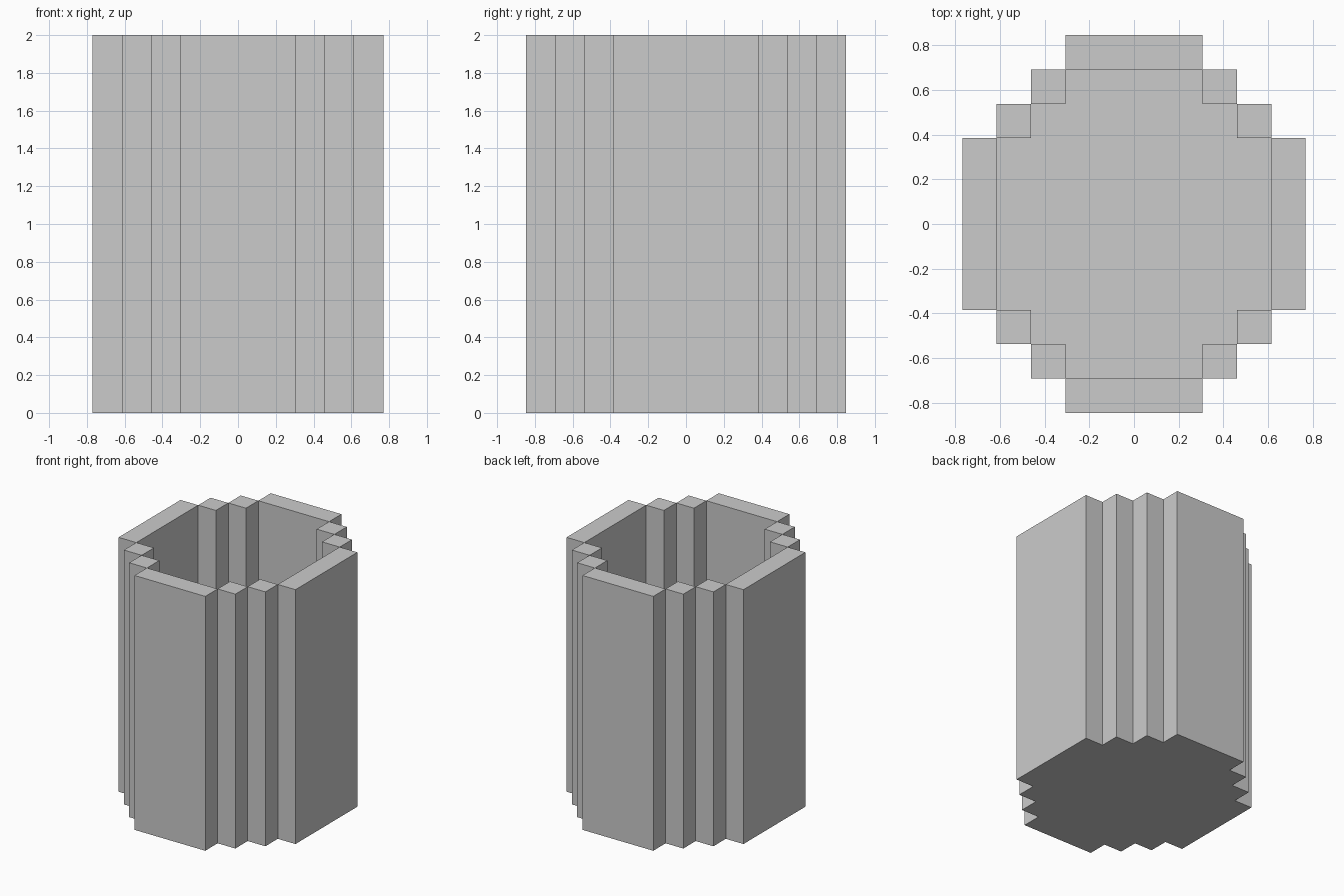
import bpy, bmesh

cube = bpy.data.objects.get("Cube")
if cube:
    bpy.data.objects.remove(cube, do_unlink=True)

U = 2 / 13        # wall thickness and step size
H = 2.0           # overall height
BASE = 0.006      # thin floor plate

grey = bpy.data.materials.new("light grey")
grey.use_nodes = True
colour = (0.6, 0.6, 0.6, 1)
grey.diffuse_color = colour
grey.node_tree.nodes["Principled BSDF"].inputs["Base Color"].default_value = colour


def prism(name, outline, z0, z1):
    """Extrude a counter-clockwise outline, given in wall units, from z0 to z1."""
    bm = bmesh.new()
    face = bm.faces.new([bm.verts.new((x * U, y * U, z0)) for x, y in outline])
    top = bmesh.ops.extrude_face_region(bm, geom=[face])["geom"]
    bmesh.ops.translate(bm, vec=(0, 0, z1 - z0),
                        verts=[v for v in top if isinstance(v, bmesh.types.BMVert)])
    bmesh.ops.recalc_face_normals(bm, faces=bm.faces)
    mesh = bpy.data.meshes.new(name)
    bm.to_mesh(mesh)
    bm.free()
    mesh.materials.append(grey)
    obj = bpy.data.objects.new(name, mesh)
    bpy.context.collection.objects.link(obj)


def wall(name, x0, x1, y0, y1):
    prism(name, [(x0, y0), (x1, y0), (x1, y1), (x0, y1)], BASE, H)


# Four broad walls
wall("front_wall", -2, 2, -5.5, -4.5)
wall("back_wall", -2, 2, 4.5, 5.5)
wall("left_wall", 4, 5, -2.5, 2.5)
wall("right_wall", -5, -4, -2.5, 2.5)

# Two stepped posts at every corner, meeting the walls edge to edge
for sx, side in ((1, "left"), (-1, "right")):
    for sy, end in ((-1, "front"), (1, "back")):
        for i, (x, y) in enumerate(((2.5, 4), (3.5, 3)), 1):
            wall(f"{end}_{side}_post_{i}", sx * x - 0.5, sx * x + 0.5,
                 sy * y - 0.5, sy * y + 0.5)

# Closed floor following the stepped outline
steps = [(5, 2.5), (4, 2.5), (4, 3.5), (3, 3.5), (3, 4.5), (2, 4.5), (2, 5.5)]
upper = steps + [(-x, y) for x, y in reversed(steps)]
prism("floor", upper + [(-x, -y) for x, y in upper], 0, BASE)
